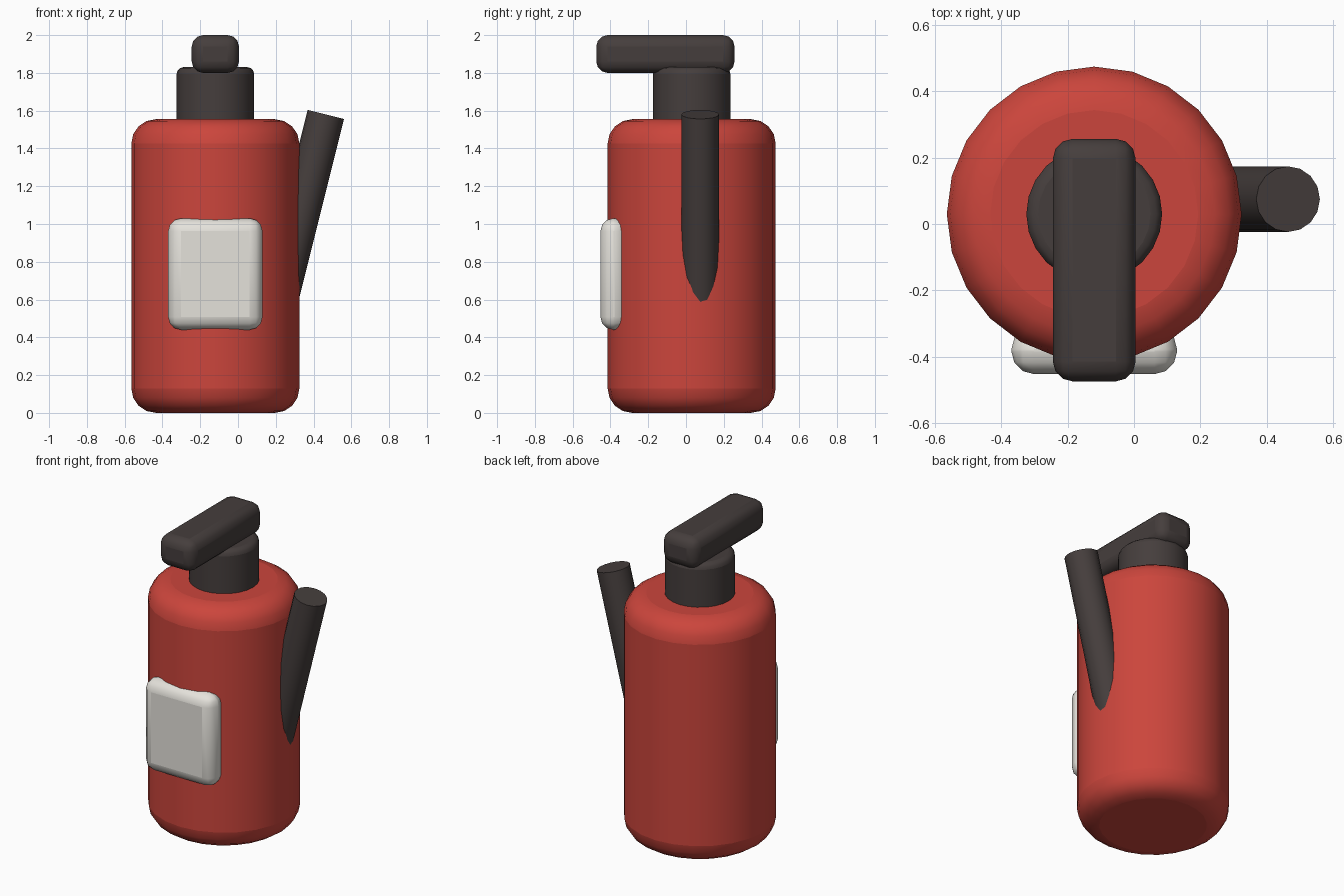
import bpy, math
from mathutils import Vector

if "Cube" in bpy.data.objects:
    bpy.data.objects.remove(bpy.data.objects["Cube"])


def material(name, color):
    m = bpy.data.materials.new(name)
    m.diffuse_color = color
    m.use_nodes = True
    m.node_tree.nodes["Principled BSDF"].inputs["Base Color"].default_value = m.diffuse_color
    return m


RED = material("red_paint", (0.60, 0.06, 0.045, 1))
DARK = material("dark_rubber", (0.06, 0.048, 0.046, 1))
PALE = material("pale_label", (0.78, 0.76, 0.71, 1))


def finish(name, mat, bevel=0, segments=3):
    ob = bpy.context.object
    ob.name = name
    ob.data.materials.append(mat)
    if bevel:
        b = ob.modifiers.new("Bevel", "BEVEL")
        b.width = bevel
        b.segments = segments
        b.limit_method = "ANGLE"
        b.angle_limit = math.radians(40)
    bpy.ops.object.shade_smooth_by_angle(angle=math.radians(40))
    return ob


def cylinder(name, mat, base, top, radius, sides, bevel=0, segments=3):
    base, top = Vector(base), Vector(top)
    axis = top - base
    bpy.ops.mesh.primitive_cylinder_add(
        vertices=sides, radius=radius, depth=axis.length,
        location=(base + top) / 2, rotation=axis.to_track_quat("Z", "Y").to_euler()
        if axis.xy.length > 1e-6 else (0, 0, 0))
    return finish(name, mat, bevel, segments)


def box(name, mat, lo, hi, bevel):
    lo, hi = Vector(lo), Vector(hi)
    bpy.ops.mesh.primitive_cube_add(size=1, location=(lo + hi) / 2)
    bpy.context.object.scale = hi - lo
    bpy.ops.object.transform_apply(location=False, rotation=False, scale=True)
    return finish(name, mat, bevel)


CX, CY = -0.12, 0.03

# Tank and valve neck
cylinder("tank", RED, (CX, CY, 0), (CX, CY, 1.555), 0.445, 24, 0.13, 4)
cylinder("valve_neck", DARK, (CX, CY, 1.5), (CX, CY, 1.83), 0.205, 24, 0.035)

# Squeeze handle reaching forward over the front
box("handle", DARK, (-0.245, -0.475, 1.80), (0.005, 0.257, 2.0), 0.06)

# Label plate sunk into the front of the tank
box("label_plate", PALE, (-0.37, -0.453, 0.44), (0.13, -0.31, 1.03), 0.068)

# Tilted hose, its lower end buried in the tank
top = Vector((0.465, 0.075, 1.58))
direction = Vector((math.sin(0.245), 0, math.cos(0.245)))
cylinder("hose", DARK, top - direction * 1.15, top, 0.099, 16)
